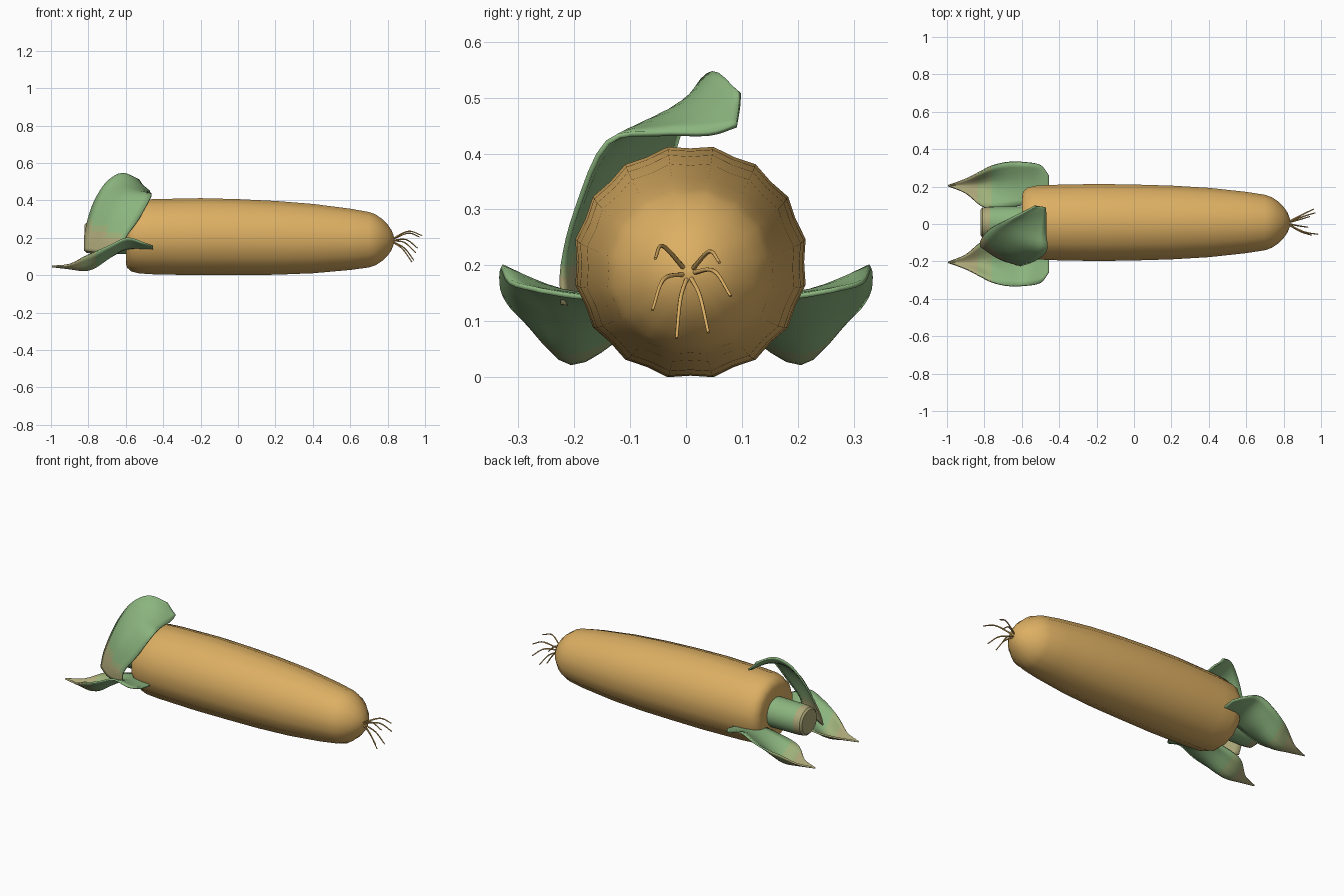
import bpy, bmesh, math
from mathutils import Vector

cube = bpy.data.objects.get("Cube")
if cube:
    bpy.data.objects.remove(cube)


def material(name, rgb):
    m = bpy.data.materials.new(name)
    m.use_nodes = True
    m.diffuse_color = (*rgb, 1)
    m.node_tree.nodes["Principled BSDF"].inputs["Base Color"].default_value = (*rgb, 1)
    return m


ORANGE = material("golden_kernel", (0.72, 0.43, 0.125))
GREEN = material("leaf_green", (0.26, 0.46, 0.21))
PALE = material("yellow_green", (0.34, 0.43, 0.19))
TAN = material("dry_tan", (0.42, 0.39, 0.19))


def finish(name, bm, mats, rule=None, angle=60):
    bmesh.ops.recalc_face_normals(bm, faces=bm.faces)
    if rule:
        for f in bm.faces:
            f.material_index = rule(f.calc_center_median())
    me = bpy.data.meshes.new(name)
    bm.to_mesh(me)
    bm.free()
    for m in mats:
        me.materials.append(m)
    ob = bpy.data.objects.new(name, me)
    bpy.context.collection.objects.link(ob)
    bpy.ops.object.select_all(action="DESELECT")
    ob.select_set(True)
    bpy.context.view_layer.objects.active = ob
    bpy.ops.object.shade_smooth_by_angle(angle=math.radians(angle))
    return ob


def spline(pts, n):
    """Smooth path through the given points."""
    pts = [Vector(p) for p in pts]
    ext = [2 * pts[0] - pts[1]] + pts + [2 * pts[-1] - pts[-2]]
    out = []
    for a, b, c, d in zip(ext, ext[1:], ext[2:], ext[3:]):
        for i in range(n):
            t = i / n
            out.append(0.5 * (2 * b + (c - a) * t + (2 * a - 5 * b + 4 * c - d) * t ** 2
                              + (3 * b - a - 3 * c + d) * t ** 3))
    return out + [pts[-1]]


def lathe(name, profile, sides, groove, centre, mats, rule=None, angle=60):
    """Rings along x, closed at both ends; odd vertices sink into grooves."""
    bm = bmesh.new()
    rings = []
    for x, r in profile:
        cy, cz = centre(x)
        ring = []
        for i in range(sides):
            a = 2 * math.pi * (i + sides / 32) / sides
            rr = r * (groove if i % 2 else 1)
            ring.append(bm.verts.new((x, cy + rr * math.cos(a), cz + rr * math.sin(a))))
        rings.append(ring)
    for p, q in zip(rings, rings[1:]):
        for i in range(sides):
            j = (i + 1) % sides
            bm.faces.new((p[i], p[j], q[j], q[i]))
    bm.faces.new(rings[0])
    bm.faces.new(rings[-1])
    return finish(name, bm, mats, rule, angle)


def leaf(name, rows, rule):
    """Thin sheet lofted through rows of three points."""
    fine = [spline(r, 4) for r in rows]
    cols = [spline(c, 4) for c in zip(*fine)]
    bm = bmesh.new()
    grid = [[bm.verts.new(p) for p in c] for c in cols]
    for p, q in zip(grid, grid[1:]):
        for i in range(len(p) - 1):
            bm.faces.new((p[i], p[i + 1], q[i + 1], q[i]))
    bmesh.ops.remove_doubles(bm, verts=bm.verts, dist=0.0005)
    ob = finish(name, bm, [GREEN, PALE, TAN], rule)
    mod = ob.modifiers.new("thickness", "SOLIDIFY")
    mod.thickness = 0.009
    mod.offset = 0


# Ribbed cob
def cob_axis(x):
    return 0.008, 0.206 - 0.02 * max(0, x + 0.1)


lathe("cob", [(-0.6, 0.145), (-0.592, 0.17), (-0.57, 0.189), (-0.53, 0.2), (-0.45, 0.205),
              (-0.2, 0.21), (0, 0.207), (0.2, 0.201), (0.4, 0.189), (0.6, 0.167), (0.7, 0.151),
              (0.735, 0.139), (0.77, 0.115), (0.8, 0.085), (0.82, 0.056), (0.832, 0.025),
              (0.836, 0.004)], 32, 0.968, cob_axis, [ORANGE])

# Stalk with a dry end
lathe("stalk", [(-0.82, 0.07), (-0.81, 0.081), (-0.77, 0.085), (-0.58, 0.087)], 24, 1,
      lambda x: (0.008, 0.2), [GREEN, TAN], lambda c: int(c.x < -0.77), 35)

# Two mirrored boat-shaped lower leaves: (x, outer y z, keel y z, inner y z)
SECTIONS = [
    (-0.455, 0.26, 0.155, 0.20, 0.145, 0.13, 0.14),
    (-0.50, 0.315, 0.17, 0.22, 0.15, 0.12, 0.14),
    (-0.59, 0.33, 0.198, 0.22, 0.15, 0.10, 0.14),
    (-0.68, 0.33, 0.16, 0.215, 0.10, 0.09, 0.12),
    (-0.76, 0.31, 0.125, 0.21, 0.045, 0.085, 0.10),
    (-0.82, 0.28, 0.10, 0.205, 0.026, 0.10, 0.085),
    (-0.90, 0.24, 0.058, 0.205, 0.036, 0.165, 0.055),
    (-0.995, 0.206, 0.048, 0.205, 0.047, 0.204, 0.048),
]
for side, s in (("front", -1), ("back", 1)):
    leaf(side + "_leaf",
         [[(x, s * a, b), (x, s * c, d), (x, s * e, f)] for x, a, b, c, d, e, f in SECTIONS],
         lambda c: 2 if c.x < -0.83 else int(c.x < -0.76))

# Upper leaf, rising from beside the stalk and curling over the cob
leaf("upper_leaf", [
    [(-0.82, -0.12, 0.13), (-0.72, -0.185, 0.12), (-0.61, -0.22, 0.13)],
    [(-0.82, -0.09, 0.21), (-0.71, -0.18, 0.20), (-0.60, -0.22, 0.20)],
    [(-0.795, -0.05, 0.32), (-0.66, -0.16, 0.33), (-0.53, -0.195, 0.30)],
    [(-0.76, -0.02, 0.41), (-0.62, -0.10, 0.43), (-0.465, -0.14, 0.42)],
    [(-0.70, 0.01, 0.50), (-0.59, -0.02, 0.48), (-0.47, -0.05, 0.435)],
    [(-0.62, 0.05, 0.545), (-0.55, 0.05, 0.50), (-0.47, 0.04, 0.435)],
    [(-0.53, 0.095, 0.51), (-0.51, 0.095, 0.48), (-0.475, 0.09, 0.45)],
], lambda c: 2 if c.z + 0.48 * c.x < -0.12 else int(c.z + 0.48 * c.x < -0.09))

# Silk strands: bend point and tip
for i, (mid, tip) in enumerate([
    ((0.91, -0.042, 0.235), (0.985, -0.055, 0.212)),
    ((0.91, 0.042, 0.225), (0.97, 0.06, 0.205)),
    ((0.89, -0.04, 0.175), (0.95, -0.06, 0.12)),
    ((0.90, 0.05, 0.19), (0.96, 0.08, 0.145)),
    ((0.88, -0.01, 0.14), (0.93, -0.017, 0.07)),
    ((0.89, 0.025, 0.145), (0.94, 0.04, 0.08)),
]):
    root = Vector((0.825, 0.004, 0.186))
    root += (Vector((0, mid[1], mid[2] - 0.186))) * 0.15
    path = spline([root, mid, tip], 6)
    cu = bpy.data.curves.new("silk_strand", "CURVE")
    cu.dimensions = "3D"
    cu.bevel_depth = 0.0045
    cu.bevel_resolution = 1
    cu.use_fill_caps = True
    sp = cu.splines.new("POLY")
    sp.points.add(len(path) - 1)
    for k, p in enumerate(path):
        sp.points[k].co = (*p, 1)
        sp.points[k].radius = 1 - 0.4 * k / len(path)
    cu.materials.append(ORANGE)
    bpy.context.collection.objects.link(bpy.data.objects.new(f"silk_strand_{i + 1}", cu))
